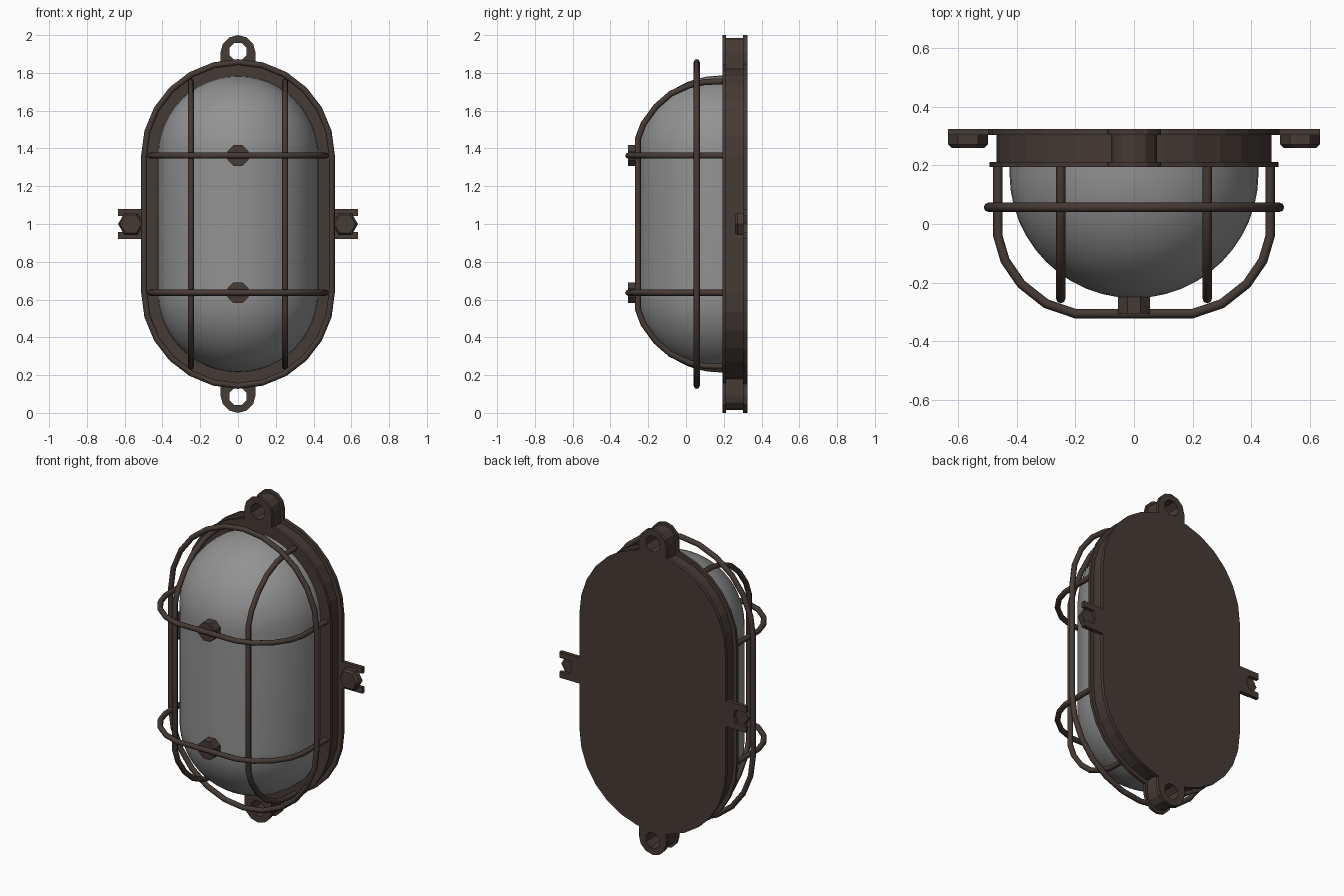
import bpy, bmesh, math
from math import sin, cos, pi, radians

if "Cube" in bpy.data.objects:
    bpy.data.objects.remove(bpy.data.objects["Cube"])


def material(name, rgb):
    m = bpy.data.materials.new(name)
    m.diffuse_color = (*rgb, 1)
    m.use_nodes = True
    m.node_tree.nodes["Principled BSDF"].inputs["Base Color"].default_value = m.diffuse_color
    return m


BROWN = material("dark brown metal", (0.060, 0.043, 0.036))
GLASS = material("frosted grey glass", (0.29, 0.29, 0.29))
END = 0.36          # half length of the straight sides


def stadium(r, y, n):
    """Upright rounded outline of radius r, lying in the plane y."""
    pts = []
    for side in (1, -1):
        for i in range(n + 1):
            a = pi * i / n + (0 if side == 1 else pi)
            pts.append((r * cos(a), y, 1 + side * END + r * sin(a)))
    return pts


def polygon(cx, cz, r, y, n, turn=0.0):
    return [(cx + r * cos(2 * pi * i / n + turn), y, cz + r * sin(2 * pi * i / n + turn))
            for i in range(n)]


def loft(name, rings, mat, smooth=None):
    """Skin a stack of equal outlines and cap both ends."""
    bm = bmesh.new()
    vs = [[bm.verts.new(p) for p in ring] for ring in rings]
    n = len(vs[0])
    for a, b in zip(vs, vs[1:]):
        for i in range(n):
            bm.faces.new((a[i], a[(i + 1) % n], b[(i + 1) % n], b[i]))
    bm.faces.new(vs[0])
    bm.faces.new(vs[-1][::-1])
    bmesh.ops.recalc_face_normals(bm, faces=bm.faces[:])
    me = bpy.data.meshes.new(name)
    bm.to_mesh(me)
    bm.free()
    me.materials.append(mat)
    ob = bpy.data.objects.new(name, me)
    bpy.context.collection.objects.link(ob)
    if smooth:
        select(ob)
        bpy.ops.object.shade_smooth_by_angle(angle=radians(smooth))
    return ob


def select(ob):
    bpy.ops.object.select_all(action='DESELECT')
    ob.select_set(True)
    bpy.context.view_layer.objects.active = ob


def curve_object(name, loops, dims, cyclic):
    cu = bpy.data.curves.new(name, 'CURVE')
    cu.dimensions = dims
    for pts in loops:
        s = cu.splines.new('POLY')
        s.points.add(len(pts) - 1)
        for p, co in zip(s.points, pts):
            p.co = (*co, 1)
        s.use_cyclic_u = cyclic
        s.use_smooth = False
    cu.materials.append(BROWN)
    ob = bpy.data.objects.new(name, cu)
    bpy.context.collection.objects.link(ob)
    return ob


def plate(name, loops, y0, y1):
    """Flat plate in the xz plane; later loops cut holes."""
    ob = curve_object(name, [[(x, z, 0) for x, z in l] for l in loops], '2D', True)
    ob.data.fill_mode = 'BOTH'
    ob.data.extrude = (y1 - y0) / 2
    ob.rotation_euler.x = pi / 2
    ob.location.y = (y0 + y1) / 2
    select(ob)
    bpy.ops.object.convert(target='MESH')


def wire(name, pts, cyclic=False):
    ob = curve_object(name, [pts], '3D', cyclic)
    ob.data.bevel_depth = 0.016
    ob.data.bevel_resolution = 2
    ob.data.use_fill_caps = True
    select(ob)
    bpy.ops.object.convert(target='MESH')
    bpy.ops.object.shade_smooth_by_angle(angle=radians(50))


# Base: back plate, recessed wall and front rim
base = [(0.497, 0.325), (0.497, 0.303), (0.47, 0.303), (0.47, 0.212),
        (0.493, 0.212), (0.493, 0.194)]
loft("base", [stadium(r, y, 14) for r, y in base], BROWN)

# Domed glass cover
R, CY = 0.425, 0.172
dome = [(R, 0.2)] + [(max(R * cos(a), 0.004), CY - R * sin(a))
                     for a in [pi / 2 * i / 12 for i in range(13)]]
loft("glass_cover", [stadium(r, y, 24) for r, y in dome], GLASS, 40)

# Mounting lugs, top and bottom, in three layers
for s, end in ((1, "top"), (-1, "bottom")):
    for layer, w, y0, y1 in (("front", 0.093, 0.194, 0.212),
                             ("middle", 0.078, 0.212, 0.303),
                             ("back", 0.093, 0.303, 0.325)):
        arc = [(w * cos(pi * i / 6), 1 + s * (0.907 + w * sin(pi * i / 6))) for i in range(7)]
        outline = [(w, 1 + s * 0.8)] + arc + [(-w, 1 + s * 0.8)]
        hole = [(x, z) for x, _, z in polygon(0, 1 + s * 0.913, 0.05, 0, 8, pi / 8)]
        plate(f"{end}_lug_{layer}", [outline, hole], y0, y1)

# Slotted side tabs with hexagonal bolt heads
for s, side in ((1, "right"), (-1, "left")):
    tab = [(0.45, 0.92), (0.635, 0.92), (0.635, 0.957), (0.565, 0.957), (0.55, 1.0),
           (0.565, 1.043), (0.635, 1.043), (0.635, 1.08), (0.45, 1.08)]
    plate(f"{side}_tab", [[(s * x, z) for x, z in tab]], 0.303, 0.325)
    loft(f"{side}_bolt", [polygon(s * 0.567, 1, r, y, 6) for r, y in
                          ((0.068, 0.305), (0.068, 0.272), (0.056, 0.26))], BROWN)

# Cage: loop around the cover
wire("cage_loop", stadium(0.497, 0.057, 12), True)

# Cage: upright wires bent around the ends of the cover
half = [(0.2, 0.755), (0.1, 0.752), (0.02, 0.735), (-0.08, 0.69),
        (-0.16, 0.62), (-0.225, 0.53), (-0.255, 0.45)]
path = [(y, 1 + z) for y, z in half] + [(y, 1 - z) for y, z in reversed(half)]
for s, side in ((1, "right"), (-1, "left")):
    wire(f"{side}_upright_wire", [(s * 0.25, y, z) for y, z in path])

# Cage: cross wires with round hubs in front
half = [(0.465, 0.2), (0.465, -0.04), (0.44, -0.125), (0.385, -0.205),
        (0.3, -0.272), (0.2, -0.306)]
path = half + [(-x, y) for x, y in reversed(half)]
for z, end in ((1.362, "upper"), (0.636, "lower")):
    wire(f"{end}_cross_wire", [(x, y, z) for x, y in path])
    loft(f"{end}_hub", [polygon(0, z, 0.06, y, 8, pi / 8) for y in (-0.235, -0.306)], BROWN)
